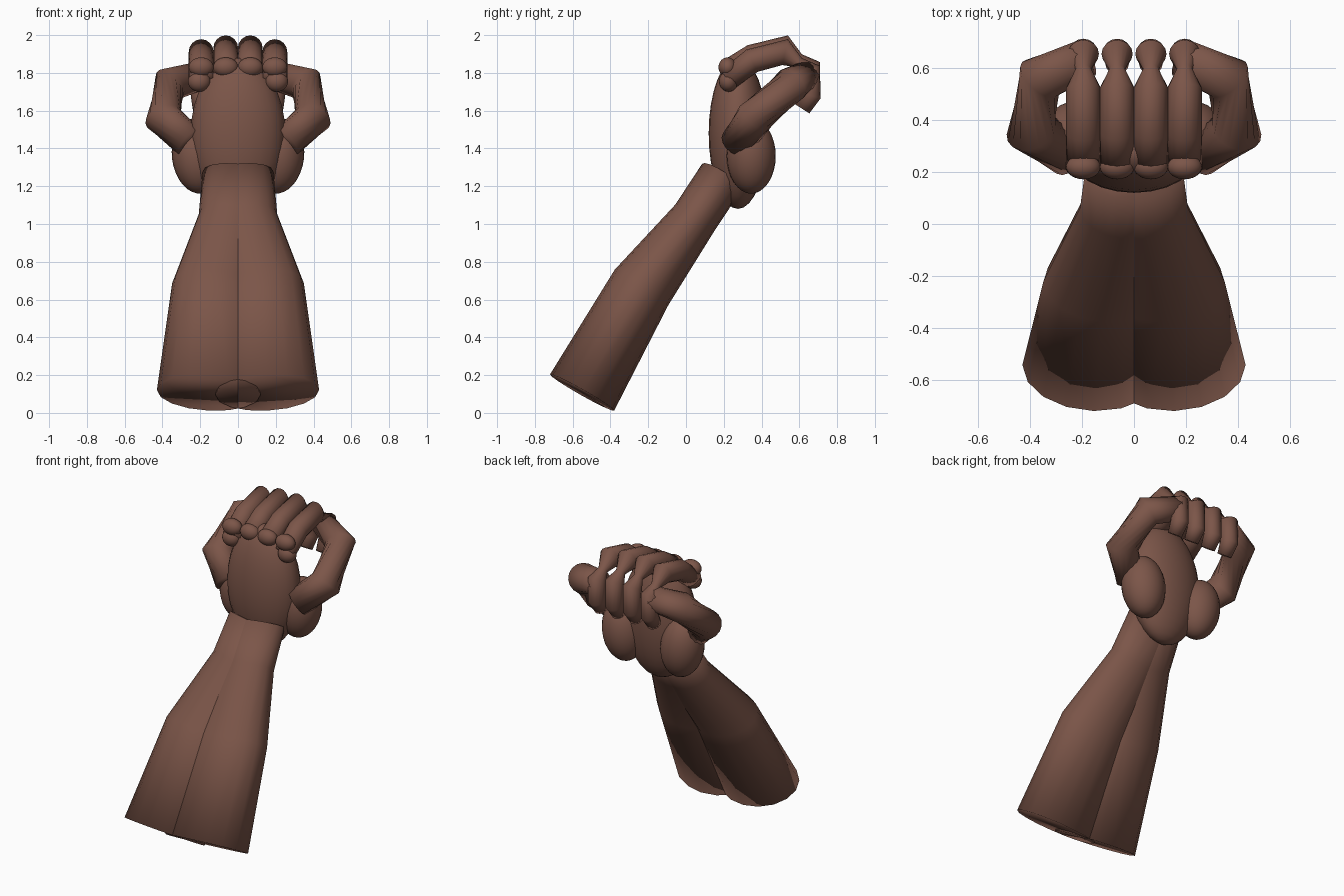
import bpy, bmesh, math
from mathutils import Vector, Matrix

if "Cube" in bpy.data.objects:
    bpy.data.objects.remove(bpy.data.objects["Cube"])

skin = bpy.data.materials.new("brown skin")
skin.diffuse_color = (0.2, 0.092, 0.066, 1)
skin.use_nodes = True
skin.node_tree.nodes["Principled BSDF"].inputs["Base Color"].default_value = skin.diffuse_color


def finish(name, bm, mirror):
    bmesh.ops.recalc_face_normals(bm, faces=bm.faces)
    mesh = bpy.data.meshes.new(name)
    bm.to_mesh(mesh)
    bm.free()
    mesh.materials.append(skin)
    for p in mesh.polygons:
        p.use_smooth = True
    ob = bpy.data.objects.new(name, mesh)
    bpy.context.collection.objects.link(ob)
    if mirror:
        m = ob.modifiers.new("mirror", 'MIRROR')
        m.use_mirror_merge = False
    return ob


def tube(name, rings, hint, sides=16, mirror=True):
    """Capped tube; rings are (x, y, z, radius along hint, other radius)."""
    bm = bmesh.new()
    pts = [Vector(r[:3]) for r in rings]
    loops = []
    for i, r in enumerate(rings):
        t = Vector()
        if i > 0:
            t += (pts[i] - pts[i - 1]).normalized()
        if i < len(pts) - 1:
            t += (pts[i + 1] - pts[i]).normalized()
        t.normalize()
        u = Vector(hint)
        u = (u - t * u.dot(t)).normalized()
        v = t.cross(u)
        loops.append([bm.verts.new(pts[i] + u * r[3] * math.cos(a) + v * r[4] * math.sin(a))
                      for a in (2 * math.pi * k / sides for k in range(sides))])
    for a, b in zip(loops, loops[1:]):
        for k in range(sides):
            n = (k + 1) % sides
            bm.faces.new((a[k], a[n], b[n], b[k]))
    bm.faces.new(loops[0][::-1])
    bm.faces.new(loops[-1])
    return finish(name, bm, mirror)


def ball(name, centre, radii, tilt=(0, 0), mirror=True):
    bm = bmesh.new()
    mat = (Matrix.Translation(centre) @ Matrix.Rotation(tilt[0], 4, 'X')
           @ Matrix.Rotation(tilt[1], 4, 'Y') @ Matrix.Diagonal((*radii, 1)))
    bmesh.ops.create_uvsphere(bm, u_segments=24, v_segments=16, radius=1, matrix=mat)
    return finish(name, bm, mirror)


# forearm: two overlapping mirrored halves
tube("forearm", [(0.155, -0.55, 0.108, 0.275, 0.195),
                 (0.12, -0.235, 0.665, 0.23, 0.17),
                 (0.04, 0.045, 1.03, 0.17, 0.125),
                 (0.0, 0.19, 1.25, 0.19, 0.125)], (1, 0, 0))

# palm and the pads at the thumb roots
ball("palm", (0, 0.275, 1.48), (0.25, 0.155, 0.4), mirror=False)
ball("thumb_pad", (0.215, 0.345, 1.36), (0.135, 0.13, 0.2), (0.0, 0.12))

# thumbs
tube("thumb", [(0.25, 0.27, 1.43, 0.09, 0.09),
               (0.395, 0.36, 1.56, 0.1, 0.1),
               (0.36, 0.56, 1.74, 0.095, 0.095),
               (0.18, 0.64, 1.79, 0.075, 0.075)], (0, 0, 1))

# curled fingers with knuckles, pinched at the middle joint
for name, x, dz in (("inner", 0.065, 0.0), ("outer", 0.195, -0.02)):
    r = 0.066
    base = 1.81 if name == "inner" else 1.765
    tube(name + "_finger", [(x, 0.22, base, r, 0.06),
                            (x, 0.35, 1.885 + dz, r, 0.066),
                            (x, 0.525, 1.93 + dz, r, 0.07),
                            (x, 0.595, 1.875 + dz, 0.03, 0.03),
                            (x, 0.655, 1.83 + dz, 0.06, 0.06),
                            (x, 0.66, 1.68, 0.055, 0.055),
                            (x, 0.615, 1.61, 0.045, 0.045)], (1, 0, 0))
    ball(name + "_knuckle", (x, 0.22, 1.83), (r, 0.048, 0.052))
ball("outer_knuckle_base", (0.205, 0.225, 1.755), (0.06, 0.05, 0.055))
